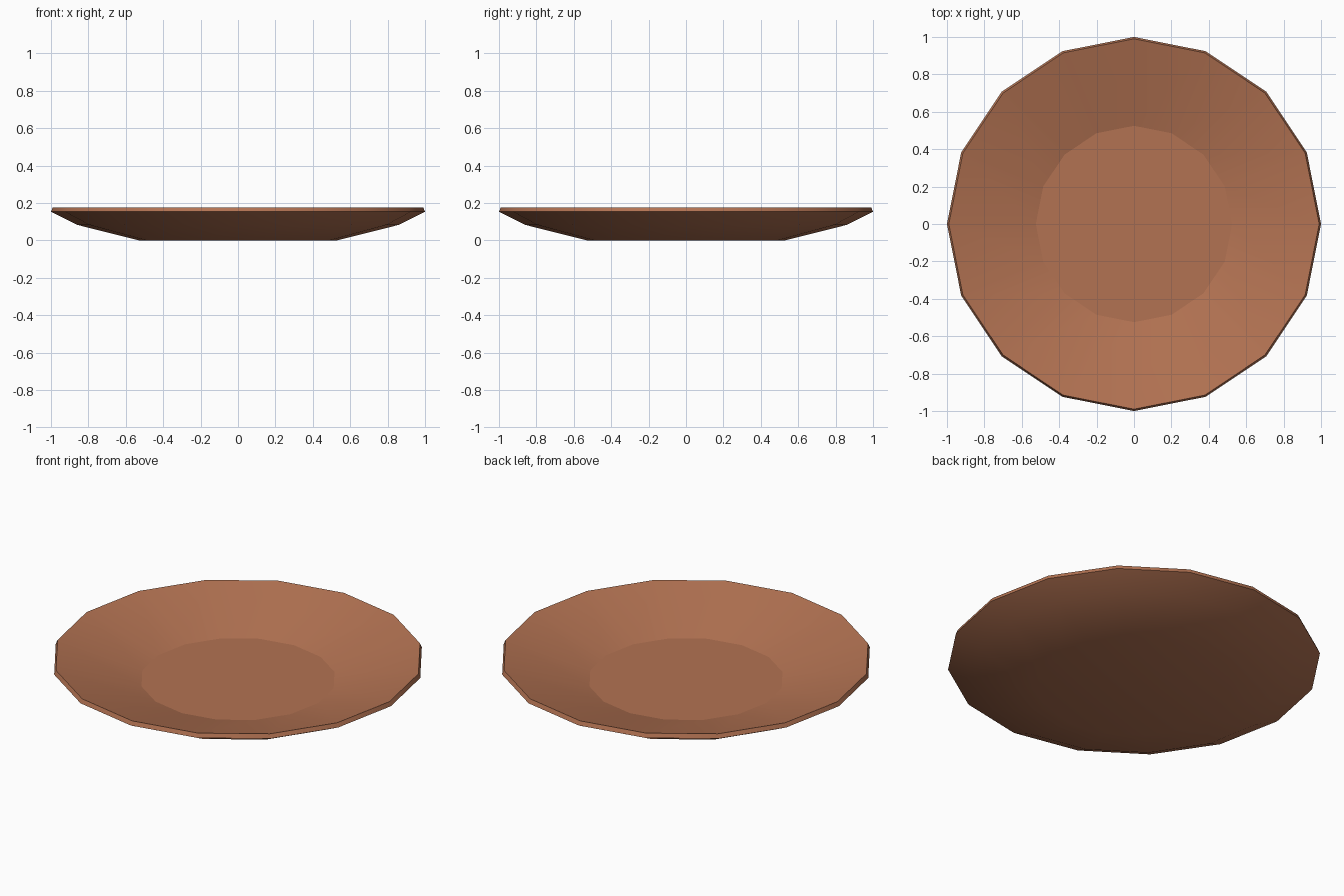
import bpy, bmesh, math

if "Cube" in bpy.data.objects:
    bpy.data.objects.remove(bpy.data.objects["Cube"])

SIDES = 16
# Half cross-section (radius, height): underside, rim band, inner slope, floor
PROFILE = [(0.53, 0.0), (0.86, 0.083), (1.0, 0.153), (0.99, 0.177), (0.525, 0.045)]

# Lathe the profile into a closed dish
bm = bmesh.new()
rings = []
for r, z in PROFILE:
    rings.append([bm.verts.new((r * math.cos(2 * math.pi * i / SIDES),
                                r * math.sin(2 * math.pi * i / SIDES), z))
                  for i in range(SIDES)])
for a, b in zip(rings, rings[1:]):
    for i in range(SIDES):
        j = (i + 1) % SIDES
        bm.faces.new((a[i], a[j], b[j], b[i]))
# Foot and floor discs
bm.faces.new(rings[0][::-1])
bm.faces.new(rings[-1])
bmesh.ops.recalc_face_normals(bm, faces=bm.faces)

mesh = bpy.data.meshes.new("plate")
bm.to_mesh(mesh)
bm.free()
plate = bpy.data.objects.new("plate", mesh)
bpy.context.collection.objects.link(plate)

# Smooth around the dish; crisp rim and crisp floor edge
for p in mesh.polygons:
    p.use_smooth = True
floor_z = PROFILE[-1][1]
for e in mesh.edges:
    zs = [mesh.vertices[v].co.z for v in e.vertices]
    level = abs(zs[0] - zs[1]) < 1e-5
    e.use_edge_sharp = level and zs[0] > PROFILE[1][1] + 0.01 or level and abs(zs[0] - floor_z) < 1e-4

# Terracotta brown
mat = bpy.data.materials.new("brown_clay")
mat.diffuse_color = (0.45, 0.17, 0.085, 1)
mat.use_nodes = True
mat.node_tree.nodes["Principled BSDF"].inputs["Base Color"].default_value = mat.diffuse_color
mesh.materials.append(mat)
